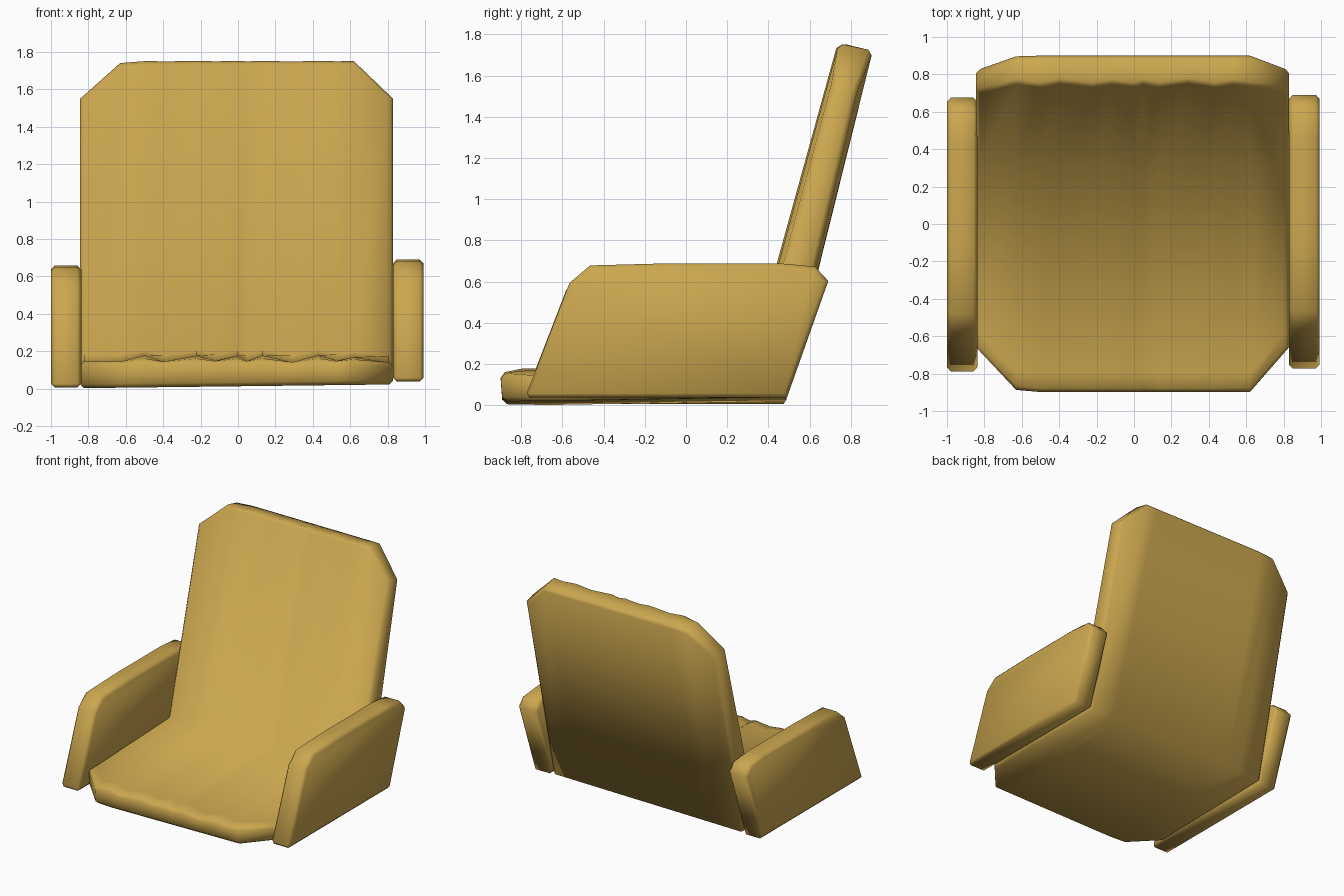
import bpy
import bmesh
from math import radians
from mathutils import Vector

if "Cube" in bpy.data.objects:
    bpy.data.objects.remove(bpy.data.objects["Cube"], do_unlink=True)

# One upholstery colour
COLOUR = (0.6, 0.385, 0.078, 1.0)
fabric = bpy.data.materials.new("golden_fabric")
fabric.use_nodes = True
fabric.diffuse_color = COLOUR
bsdf = fabric.node_tree.nodes["Principled BSDF"]
bsdf.inputs["Base Color"].default_value = COLOUR
bsdf.inputs["Roughness"].default_value = 0.8


def loft(name, rings, bevel):
    """Skin matching closed rings, cap both ends, soften the square edges."""
    bm = bmesh.new()
    loops = [[bm.verts.new(p) for p in ring] for ring in rings]
    for a, b in zip(loops, loops[1:]):
        for i in range(len(a)):
            j = (i + 1) % len(a)
            bm.faces.new((a[i], a[j], b[j], b[i]))
    bm.faces.new(loops[0])
    bm.faces.new(loops[-1])
    bmesh.ops.recalc_face_normals(bm, faces=bm.faces)
    mesh = bpy.data.meshes.new(name)
    bm.to_mesh(mesh)
    bm.free()
    mesh.materials.append(fabric)
    obj = bpy.data.objects.new(name, mesh)
    bpy.context.collection.objects.link(obj)
    bpy.ops.object.select_all(action="DESELECT")
    obj.select_set(True)
    bpy.context.view_layer.objects.active = obj
    mod = obj.modifiers.new("soft_edges", "BEVEL")
    mod.width = bevel
    mod.segments = 1
    mod.limit_method = "ANGLE"
    mod.angle_limit = radians(78)
    bpy.ops.object.modifier_apply(modifier=mod.name)
    bpy.ops.object.shade_smooth_by_angle(angle=radians(77))
    return obj


# Padded seat and backrest: one L-shaped section swept across the width
# Each pair is a position across the width and the fold height there
FOLDS = [(-0.845, -0.015), (-0.63, -0.016), (-0.5, 0.018), (-0.4, -0.016),
         (-0.22, 0.016), (-0.12, -0.01), (0, 0.015), (0.05, -0.012),
         (0.13, 0.018), (0.29, -0.02), (0.43, 0.018), (0.53, -0.01),
         (0.62, 0.008), (0.83, -0.025)]


def shell_section(x, fold):
    cut = min(1, max(0, (abs(x) - 0.62) / 0.21))   # clipped corners
    front = -0.9 + 0.24 * cut
    top = 1.755 - 0.2 * cut
    tilt = 0.02 * x

    def back_y(z):
        return 0.455 + (z - 0.69) * 0.273

    return [Vector(p) for p in (
        (x, front + 0.01, 0.012 + tilt * 0.6),
        (x, front, 0.15 + fold * 0.4),
        (x, front + 0.1, 0.16 + fold),
        (x, back_y(0.19) - fold * 0.7, 0.19 + fold * 0.7),
        (x, back_y(top) - fold * 0.6, top),
        (x, back_y(top) + 0.16 - 0.025 * cut, top - 0.035),
        (x, 0.485, 0.032 + tilt * 0.6))]


loft("seat_and_backrest", [shell_section(x, f) for x, f in FOLDS], 0.022)

# Slanted armrests
ARM_PROFILE = [(-0.785, 0.025), (-0.57, 0.58), (-0.47, 0.665), (-0.1, 0.675),
               (0.45, 0.675), (0.62, 0.66), (0.685, 0.59), (0.485, 0.025)]


def armrest(name, inner_x, outer_x, shift, lift):
    rings = [[(x, y + shift, z + lift) for y, z in ARM_PROFILE]
             for x in (inner_x, outer_x)]
    return loft(name, rings, 0.02)


armrest("left_armrest", 0.828, 0.993, 0.005, 0.014)
armrest("right_armrest", -0.838, -1.0, -0.01, -0.018)
